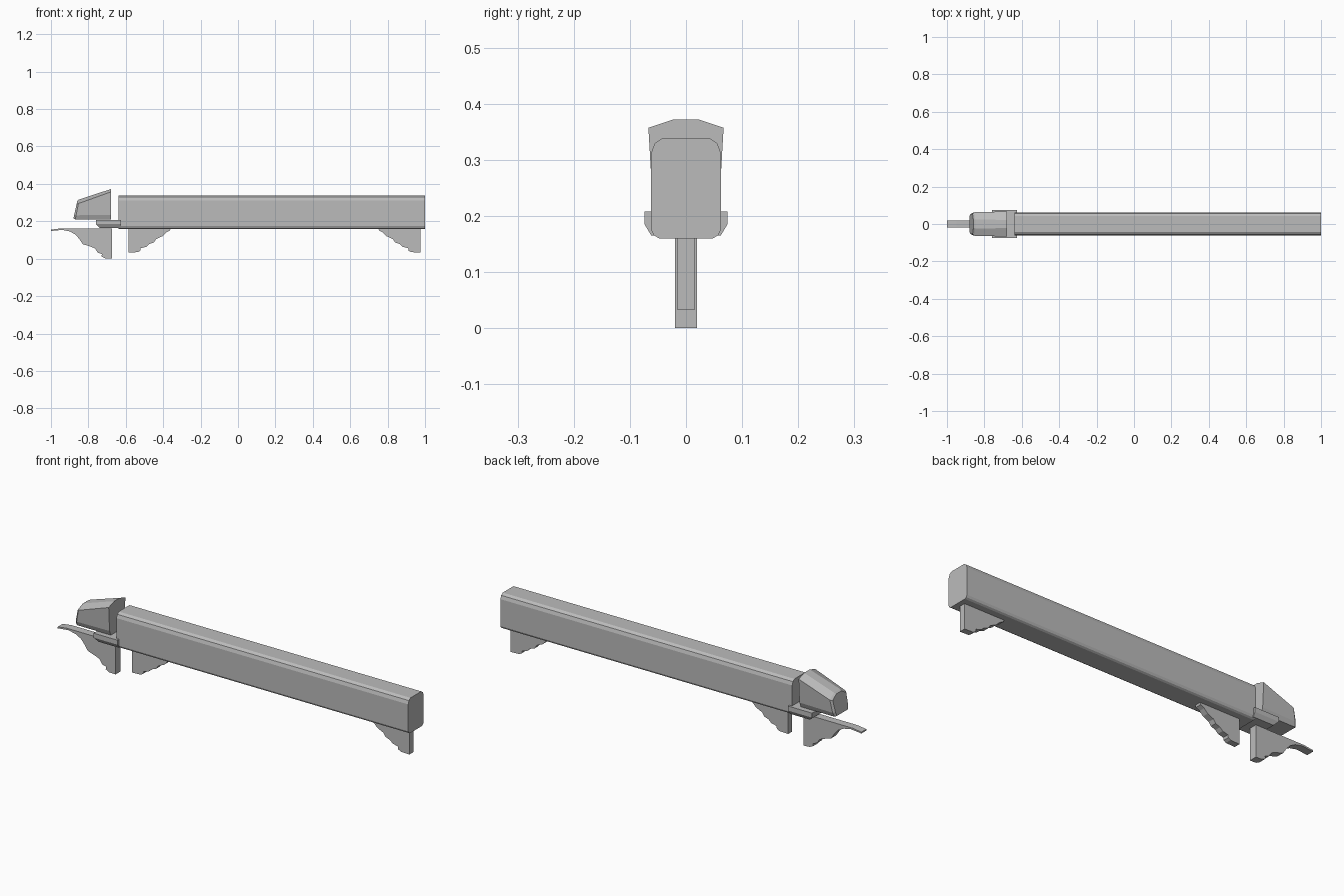
import bpy, bmesh

cube = bpy.data.objects.get("Cube")
if cube:
    bpy.data.objects.remove(cube, do_unlink=True)

grey = bpy.data.materials.new("plain grey")
grey.use_nodes = True
colour = (0.5, 0.5, 0.5, 1)
grey.diffuse_color = colour
grey.node_tree.nodes["Principled BSDF"].inputs["Base Color"].default_value = colour


def loft(name, rings):
    """Join rings of points with side faces and cap both ends."""
    bm = bmesh.new()
    loops = [[bm.verts.new(p) for p in ring] for ring in rings]
    n = len(loops[0])
    for a, b in zip(loops, loops[1:]):
        for i in range(n):
            j = (i + 1) % n
            bm.faces.new((a[i], a[j], b[j], b[i]))
    bm.faces.new(loops[0][::-1])
    bm.faces.new(loops[-1])
    bmesh.ops.recalc_face_normals(bm, faces=bm.faces)
    mesh = bpy.data.meshes.new(name)
    bm.to_mesh(mesh)
    bm.free()
    mesh.materials.append(grey)
    obj = bpy.data.objects.new(name, mesh)
    bpy.context.collection.objects.link(obj)
    return obj


def mirrored(half):
    """Complete a half section of (y, z) points across y = 0."""
    return half + [(-y, z) for y, z in reversed(half)]


def bracket(name, outline, half_width):
    """Flat bracket cut from an (x, z) outline."""
    return loft(name, [[(x, y, z) for x, z in outline] for y in (-half_width, half_width)])


# Long beam with rounded corners
section = mirrored([(0.048, 0.16), (0.057, 0.165), (0.062, 0.175), (0.062, 0.312),
                    (0.056, 0.329), (0.043, 0.338)])
loft("beam", [[(x, y, z) for y, z in section] for x in (-0.64, 1.0)])

# Tapered head with a sloping nose
nose = mirrored([(0.05, 0.21), (0.059, 0.232), (0.063, 0.295), (0.024, 0.317)])
rear = mirrored([(0.05, 0.21), (0.06, 0.235), (0.067, 0.357), (0.022, 0.372)])


def slope(z):
    return -0.88 + (z - 0.21) * 0.2


loft("head", [
    [(slope(z), y * 0.86, 0.215 + (z - 0.21) * 0.9) for y, z in nose],
    [(slope(z) + 0.01, y, z) for y, z in nose],
    [(-0.68, y, z) for y, z in rear]])

# Shallow collar tray under the head
collar = mirrored([(0.062, 0.165), (0.074, 0.185), (0.074, 0.208)])
loft("collar", [
    [(-0.76 + max(0, 0.185 - z), y, z) for y, z in collar],
    [(-0.625, y, z) for y, z in collar]])

# Front bracket with a curled tip
bracket("front_bracket", [
    (-0.675, 0.162), (-0.675, 0), (-0.71, 0.002), (-0.73, 0.012), (-0.727, 0.025),
    (-0.75, 0.032), (-0.765, 0.055), (-0.79, 0.065), (-0.83, 0.078), (-0.848, 0.105),
    (-0.87, 0.13), (-0.9, 0.146), (-0.94, 0.154), (-1.0, 0.148),
    (-1.0, 0.155), (-0.95, 0.162)], 0.02)

# Matching pair of brackets under the beam
scroll = [(-0.585, 0.163), (-0.585, 0.033), (-0.535, 0.035), (-0.522, 0.043),
          (-0.52, 0.056), (-0.49, 0.064), (-0.475, 0.078), (-0.45, 0.087),
          (-0.438, 0.105), (-0.405, 0.12), (-0.385, 0.14), (-0.365, 0.15), (-0.36, 0.163)]
bracket("near_bracket", scroll, 0.016)
bracket("far_bracket", [(0.39 - x, z) for x, z in scroll], 0.016)
